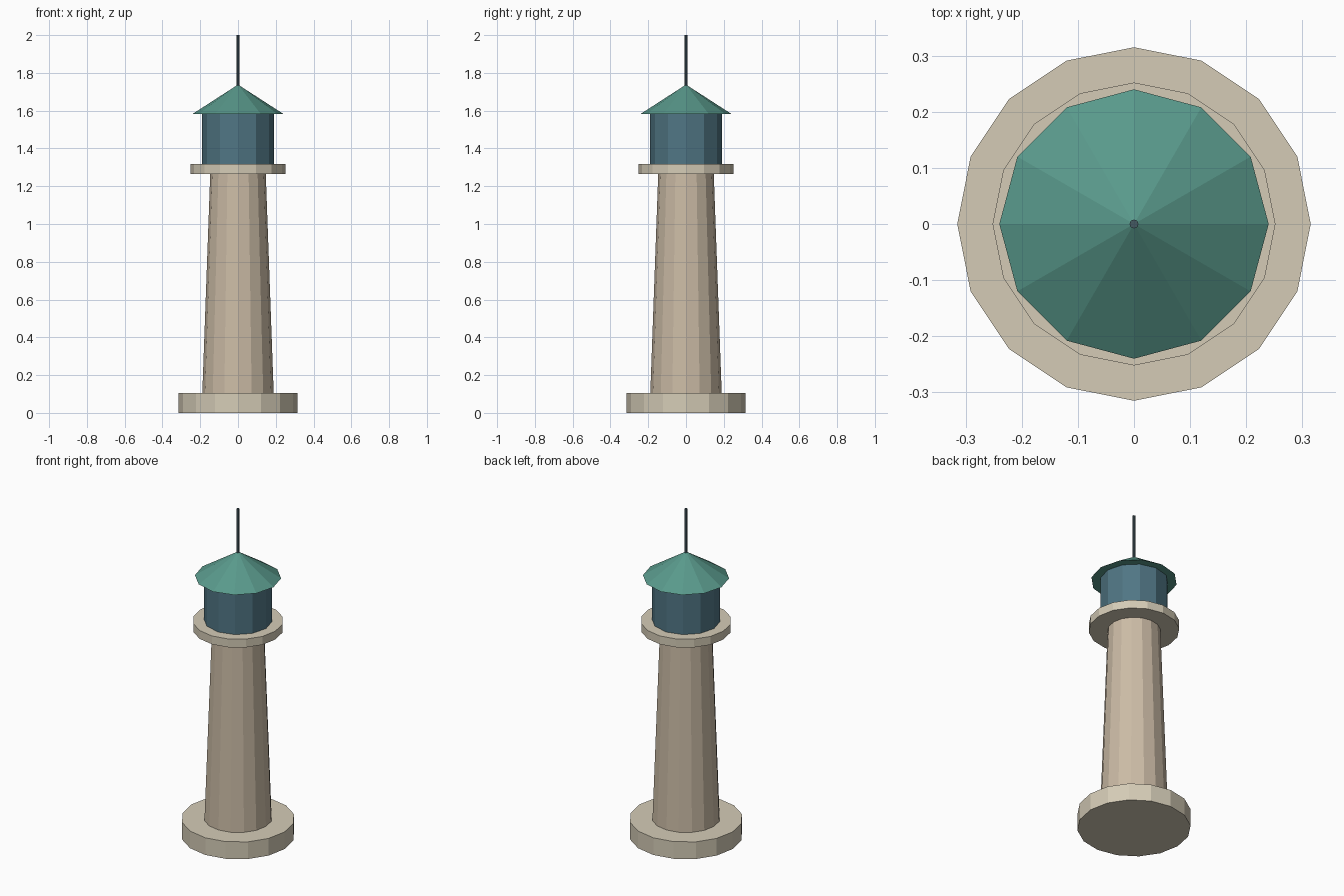
import bpy

if "Cube" in bpy.data.objects:
    bpy.data.objects.remove(bpy.data.objects["Cube"])


def material(name, rgb):
    m = bpy.data.materials.new(name)
    m.diffuse_color = (*rgb, 1)
    m.use_nodes = True
    m.node_tree.nodes["Principled BSDF"].inputs["Base Color"].default_value = m.diffuse_color
    return m


def tier(name, sides, r_bottom, r_top, z0, z1, mat):
    """Faceted, flat-shaded frustum standing between two heights."""
    bpy.ops.mesh.primitive_cone_add(vertices=sides, radius1=r_bottom, radius2=r_top,
                                    depth=z1 - z0, location=(0, 0, (z0 + z1) / 2))
    ob = bpy.context.object
    ob.name = name
    ob.data.materials.append(mat)
    return ob


stone = material("pale_stone", (0.66, 0.60, 0.47))
plaster = material("tan_plaster", (0.60, 0.50, 0.38))
glass = material("blue_glass", (0.08, 0.18, 0.23))
copper = material("green_copper", (0.10, 0.32, 0.26))
iron = material("dark_iron", (0.06, 0.10, 0.12))

# Masonry: plinth, tapering tower and gallery ledge
tier("base", 16, 0.315, 0.315, 0.0, 0.105, stone)
tier("tower", 16, 0.189, 0.147, 0.105, 1.266, plaster)
tier("gallery", 16, 0.252, 0.252, 1.266, 1.317, stone)

# Lantern room, conical roof and finial rod
tier("lantern_room", 12, 0.19, 0.19, 1.317, 1.583, glass)
tier("roof", 12, 0.24, 0.0, 1.583, 1.738, copper)
tier("finial_rod", 8, 0.008, 0.008, 1.725, 2.0, iron)
